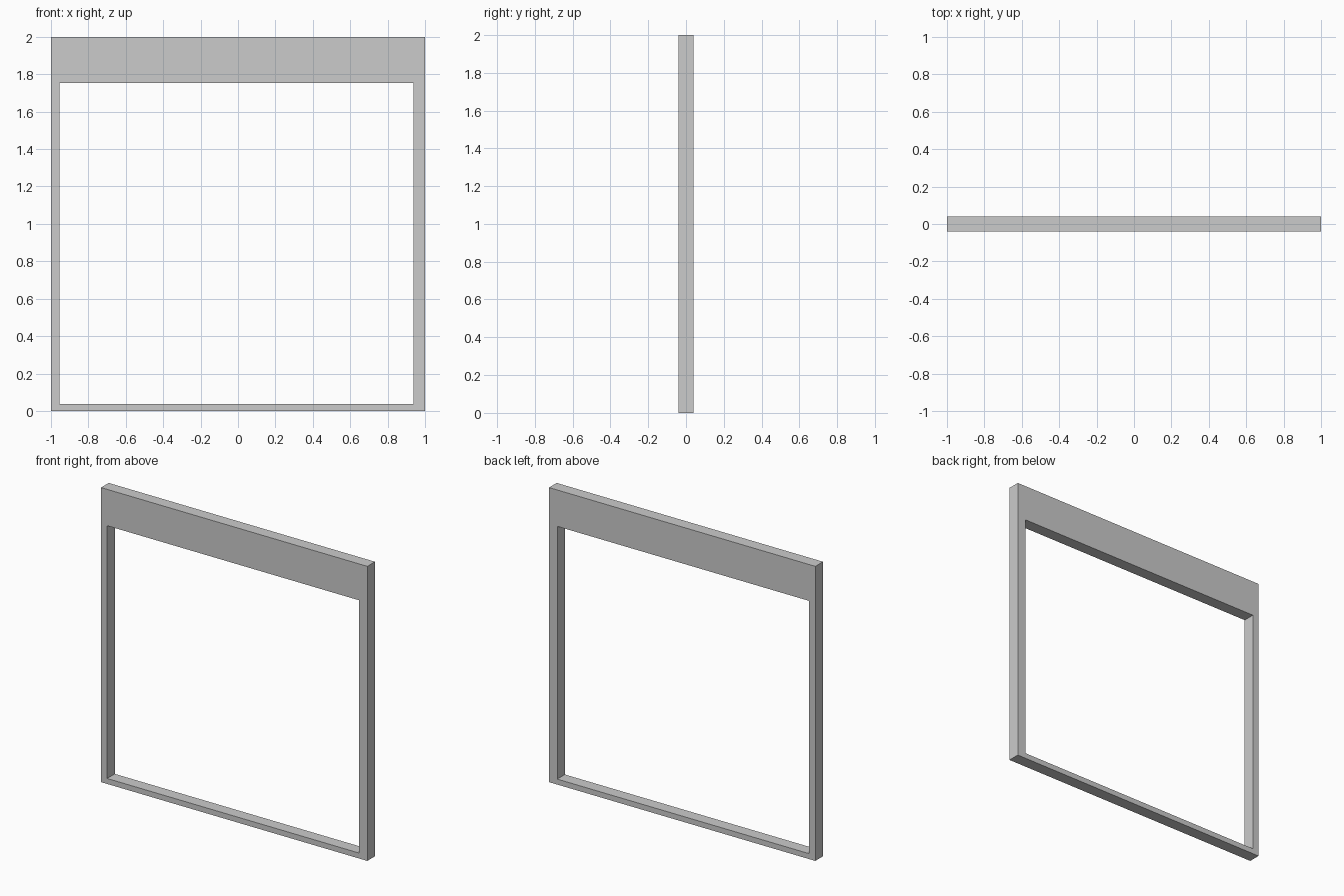
import bpy
import bmesh

if "Cube" in bpy.data.objects:
    bpy.data.objects.remove(bpy.data.objects["Cube"])

HALF_DEPTH = 0.041


def rectangle(bm, x0, x1, z0, z1, y):
    """Four corner vertices of an upright rectangle."""
    return [bm.verts.new((x, y, z)) for x, z in ((x0, z0), (x1, z0), (x1, z1), (x0, z1))]


bm = bmesh.new()

# Front face ring: outer border around the off-centre opening
outer = rectangle(bm, -1.0, 1.0, 0.0, 2.0, -HALF_DEPTH)
inner = rectangle(bm, -0.954, 0.938, 0.037, 1.753, -HALF_DEPTH)
for i in range(4):
    j = (i + 1) % 4
    bm.faces.new((outer[i], outer[j], inner[j], inner[i]))

# Extrude the ring backwards, keeping the front faces
ring = bm.faces[:]
extruded = bmesh.ops.extrude_face_region(bm, geom=ring, use_keep_orig=True)
back = [g for g in extruded["geom"] if isinstance(g, bmesh.types.BMVert)]
bmesh.ops.translate(bm, verts=back, vec=(0, 2 * HALF_DEPTH, 0))
bmesh.ops.recalc_face_normals(bm, faces=bm.faces[:])

mesh = bpy.data.meshes.new("frame")
bm.to_mesh(mesh)
bm.free()
bpy.context.collection.objects.link(bpy.data.objects.new("frame", mesh))
